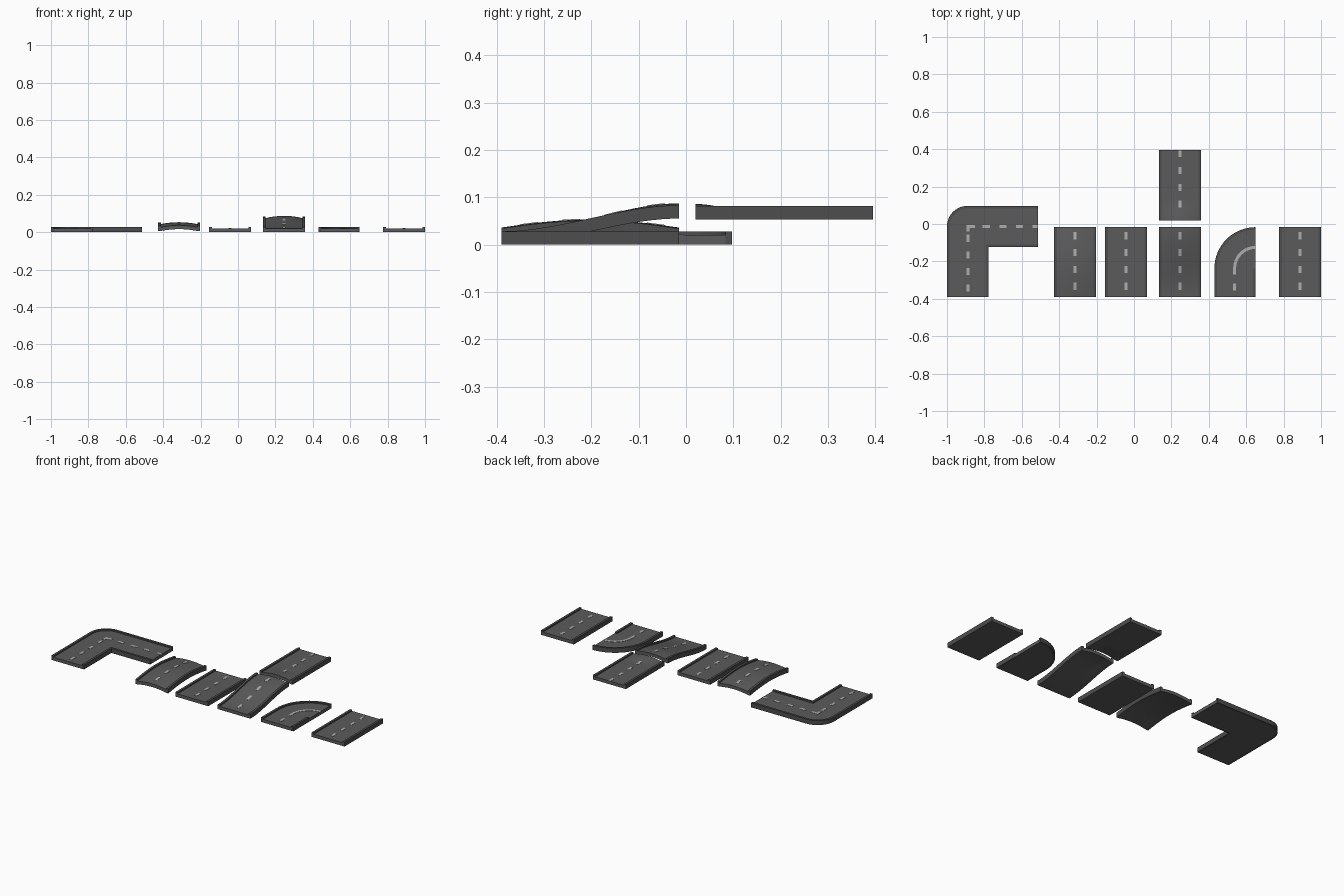
import bpy, bmesh, math

if "Cube" in bpy.data.objects:
    bpy.data.objects.remove(bpy.data.objects["Cube"])

H, R, RAIL, HALF = 0.028, 0.02, 0.014, 0.112   # kerb top, road top, kerb width, half width
Y0, Y1 = -0.39, -0.015                         # ends of the front row


def material(name, value):
    m = bpy.data.materials.new(name)
    m.use_nodes = True
    colour = (value, value, value, 1)
    m.diffuse_color = colour
    bsdf = m.node_tree.nodes["Principled BSDF"]
    bsdf.inputs["Base Color"].default_value = colour
    bsdf.inputs["Roughness"].default_value = 0.9
    return m


ASPHALT = material("asphalt grey", 0.105)
KERB = material("kerb dark grey", 0.075)
PAINT = material("lane paint", 0.42)


def finish(name, bm, mats):
    bmesh.ops.recalc_face_normals(bm, faces=bm.faces)
    mesh = bpy.data.meshes.new(name)
    bm.to_mesh(mesh)
    bm.free()
    for m in mats:
        mesh.materials.append(m)
    ob = bpy.data.objects.new(name, mesh)
    bpy.context.collection.objects.link(ob)
    bpy.ops.object.select_all(action='DESELECT')
    ob.select_set(True)
    bpy.context.view_layer.objects.active = ob
    bpy.ops.object.shade_smooth_by_angle(angle=math.radians(30))


def loft(name, rings, mats, kerb_rule=None):
    """Bridge equal closed rings and cap both ends."""
    bm = bmesh.new()
    loops = [[bm.verts.new(p) for p in ring] for ring in rings]
    n = len(loops[0])
    for a, b in zip(loops, loops[1:]):
        for i in range(n):
            j = (i + 1) % n
            f = bm.faces.new((a[i], a[j], b[j], b[i]))
            if kerb_rule and kerb_rule(i):
                f.material_index = 1
    bm.faces.new(loops[0])
    bm.faces.new(loops[-1])
    finish(name, bm, mats)


def prism(name, pts, z0, z1, mat):
    loft(name, [[(x, y, z) for x, y in pts] for z in (z0, z1)], [mat])


def stripe(name, left, right, z):
    """Thin paint plate between two edge lines; z(x, y) is the road height."""
    rings = []
    for a, b in zip(left, right):
        low = [(*p, z(*p) - 0.002) for p in (a, b)]
        top = [(*p, z(*p) + 0.0015) for p in (b, a)]
        rings.append(low + top)
    loft(name, rings, [PAINT])


def dash(name, x0, x1, y0, y1, z):
    ys = [y0 + (y1 - y0) * i / 4 for i in range(5)]
    stripe(name, [(x0, y) for y in ys], [(x1, y) for y in ys], z)


def road(name, cx, y0, y1, base=lambda t: 0, crown=lambda t: 0, first=0.048, steps=20):
    """Straight piece: two kerbs and a slab, with height and camber along its length."""
    inner = HALF - RAIL
    us = [-inner + 2 * inner * i / 8 for i in range(9)]
    rings = []
    for k in range(steps + 1):
        t = k / steps
        b, y = base(t), y0 + (y1 - y0) * t
        arch = [crown(t) * (1 - (u / inner) ** 2) for u in us]
        sec = [(-HALF, 0), (-HALF, H), (-inner, H)]
        sec += [(u, R + a) for u, a in zip(us, arch)]
        sec += [(inner, H), (HALF, H), (HALF, 0)]
        sec += [(u, a) for u, a in zip(us[::-1], arch)]
        rings.append([(cx + u, y, b + z) for u, z in sec])
    loft(name, rings, [ASPHALT, KERB], lambda i: i < 3 or 10 < i < 14)

    def top(x, y):
        t = (y - y0) / (y1 - y0)
        return base(t) + R + crown(t)

    for i in range(4):
        mid = y1 - first - 0.09 * i
        dash(f"{name}_dash_{i + 1}", cx - 0.008, cx + 0.008, mid - 0.019, min(mid + 0.019, y1), top)


def smooth(t):
    t = max(0, min(1, t))
    return t * t * (3 - 2 * t)


def arc(cx, cy, r, start=180, end=90, n=12):
    angles = [math.radians(start + (end - start) * i / n) for i in range(n + 1)]
    return [(cx + r * math.cos(a), cy + r * math.sin(a)) for a in angles]


# Straight, humped, ramp and raised pieces
road("straight_road", -0.042, Y0, Y1, steps=1)
road("end_straight_road", 0.888, Y0, Y1, steps=1)
road("hump_road", -0.315, Y0, Y1, lambda t: 0.006 + 0.017 * math.sin(math.pi * t), lambda t: 0.01)
road("ramp_road", 0.246, Y0, Y1, lambda t: 0.055 * smooth(t), lambda t: 0.012 * smooth(t))
road("raised_road", 0.246, 0.02, 0.395, lambda t: 0.053,
     lambda t: 0.013 * (1 - smooth(t / 0.28)), first=0.019)


def corner_outer(d):
    return [(-1 + d, Y0)] + arc(-0.89, -0.013, 0.11 - d) + [(-0.513, 0.097 - d)]


def corner_inner(d):
    return [(-0.778 - d, Y0), (-0.778 - d, -0.123 + d), (-0.513, -0.123 + d)]


def bend_outer(d):
    return [(0.43 + d, Y0)] + arc(0.65, -0.237, 0.22 - d, n=16)


def bend_inner(d):
    return [(0.65 - d, Y0), (0.65 - d, -0.237)]


# Corner and bend: slab inside, kerbs along both edges
for name, outer, inner in (("corner", corner_outer, corner_inner), ("bend", bend_outer, bend_inner)):
    last = [(0.65, -0.237)] if name == "bend" else []
    prism(f"{name}_slab", outer(RAIL) + last + inner(RAIL)[::-1], 0, R, ASPHALT)
    for side, edge in (("outer", outer), ("inner", inner)):
        prism(f"{name}_{side}_kerb", edge(0) + edge(RAIL)[::-1], 0, H, KERB)


def flat(x, y):
    return R


# Corner lane paint
for i in range(4):
    y = -0.076 - 0.089 * i
    dash(f"corner_dash_{i + 1}", -0.896, -0.88, y - 0.019, y + 0.019, flat)
    x = -0.79 + 0.089 * i
    dash(f"corner_cross_dash_{i + 1}", x - 0.019, min(x + 0.019, -0.513), -0.021, -0.005, flat)
dash("corner_turn_dash", -0.896, -0.88, -0.04, -0.005, flat)
dash("corner_turn_cross_dash", -0.88, -0.85, -0.021, -0.005, flat)

# Bend lane paint
for i, y in enumerate((-0.336, -0.25)):
    dash(f"bend_dash_{i + 1}", 0.53, 0.546, y - 0.019, y + 0.019, flat)
stripe("bend_arc_line", arc(0.65, -0.237, 0.12), arc(0.65, -0.237, 0.104), flat)
